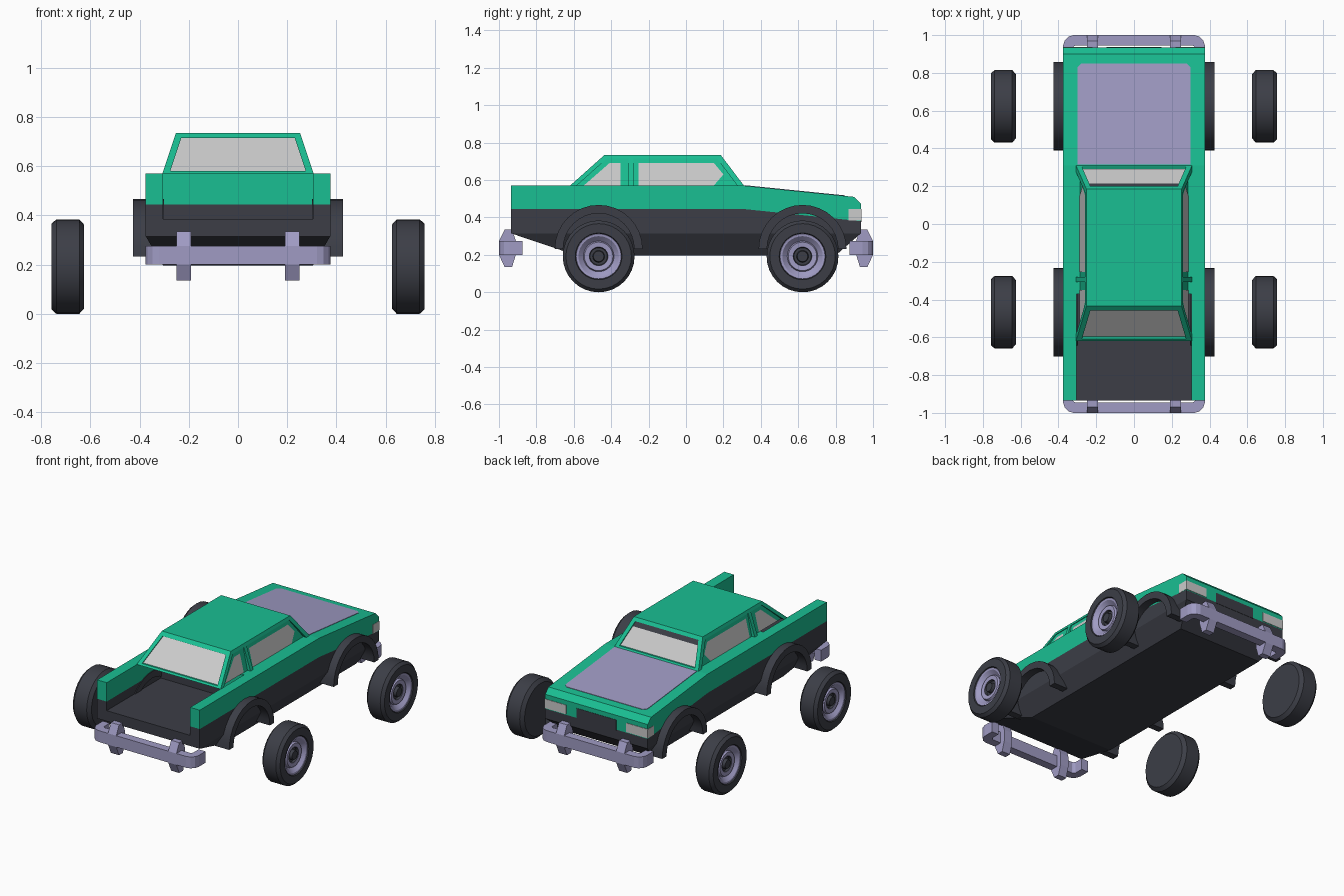
import bpy, bmesh
from math import sin, cos, pi

if "Cube" in bpy.data.objects:
    bpy.data.objects.remove(bpy.data.objects["Cube"])


def mat(name, col):
    m = bpy.data.materials.new(name)
    m.diffuse_color = (*col, 1)
    m.use_nodes = True
    m.node_tree.nodes["Principled BSDF"].inputs["Base Color"].default_value = m.diffuse_color
    return m


GREEN = mat("green_paint", (0.01, 0.52, 0.29))
DARK = mat("dark_plastic", (0.045, 0.048, 0.062))
METAL = mat("lavender_metal", (0.35, 0.33, 0.55))


def finish(name, bm, m=None):
    bmesh.ops.recalc_face_normals(bm, faces=bm.faces)
    me = bpy.data.meshes.new(name)
    bm.to_mesh(me)
    bm.free()
    ob = bpy.data.objects.new(name, me)
    bpy.context.collection.objects.link(ob)
    if m:
        me.materials.append(m)
    return ob


def hull(name, pts, m=None):
    bm = bmesh.new()
    for p in pts:
        bm.verts.new(p)
    bmesh.ops.convex_hull(bm, input=bm.verts)
    bmesh.ops.dissolve_limit(bm, angle_limit=0.01, verts=bm.verts, edges=bm.edges)
    return finish(name, bm, m)


def box(name, x, y, z, m=None):
    return hull(name, [(a, b, c) for a in x for b in y for c in z], m)


def prism(name, yz, x0, x1, m=None):
    bm = bmesh.new()
    a = [bm.verts.new((x0, *p)) for p in yz]
    b = [bm.verts.new((x1, *p)) for p in yz]
    bm.faces.new(a)
    bm.faces.new(b)
    for i in range(len(a)):
        bm.faces.new((a[i - 1], a[i], b[i], b[i - 1]))
    return finish(name, bm, m)


def sheet(name, pts, m=None):
    bm = bmesh.new()
    bm.faces.new([bm.verts.new(p) for p in pts])
    return finish(name, bm, m)


def lathe(name, prof, s, cy, cz, m, segs=32, half=False):
    """Spin (x, r) points round the x axis; half makes a closed-section arch."""
    bm = bmesh.new()
    n = segs + 1 if half else segs
    turn = pi if half else 2 * pi
    rings = [[bm.verts.new((s * x, cy + r * cos(turn * i / segs), cz + r * sin(turn * i / segs)))
              for x, r in prof] for i in range(n)]
    for i in range(segs):
        a, b = rings[i], rings[(i + 1) % n]
        for j in range(0 if half else 1, len(prof)):
            bm.faces.new((a[j - 1], a[j], b[j], b[j - 1]))
    if half:
        bm.faces.new(rings[0])
        bm.faces.new(rings[-1])
    bmesh.ops.remove_doubles(bm, verts=bm.verts, dist=1e-5)
    ob = finish(name, bm, m)
    bpy.context.view_layer.objects.active = ob
    ob.select_set(True)
    bpy.ops.object.shade_smooth_by_angle(angle=0.5)
    ob.select_set(False)
    return ob


# Body: dark tub with tapered underside, green upper shell, open bed
W = 0.375
tub = hull("lower_body",
           [(s * W, y, z) for s in (-1, 1) for y, z in
            ((-.935, .315), (.935, .315), (.935, .38), (.31, .445), (-.935, .445))] +
           [(s * .305, y, .197) for s in (-1, 1) for y in (-.585, .80)], DARK)
shell = prism("upper_body", [(-.935, .445), (.31, .445), (.935, .38), (.935, .475),
                             (.90, .51), (.31, .57), (-.935, .57)], -W, W, GREEN)
cutter = box("bed_cutter", (-.305, .305), (-1.1, -.37), (.385, .7))
cutter.hide_render = True
cutter.hide_viewport = True
for ob in (tub, shell):
    mod = ob.modifiers.new("bed", "BOOLEAN")
    mod.operation, mod.object, mod.solver = "DIFFERENCE", cutter, "EXACT"

# Hood panel, grille, headlights
hood = [(-.3, .315), (.3, .315), (.3, .83), (.28, .85), (-.28, .85), (-.3, .83)]
hull("hood_panel", [(x, y, .57 - (y - .31) * .1017 + d) for x, y in hood for d in (-.002, .003)], METAL)
box("grille", (-.145, .145), (.92, .937), (.375, .445), DARK)
for s in (-1, 1):
    box("headlight", (s * .22, s * .377), (.87, .938), (.385, .445))


# Cabin: t runs from base (0) to roof (1) on the sloped outer surface
def cab_x(t): return .307 - .055 * t
def cab_z(t): return .57 + .165 * t
def cab_y(t, end): return .31 - .125 * t if end > 0 else -.62 + .185 * t
def side_x(z): return .285 - .04 * (z - .57) / .165


hull("cabin_core", [(s * (.285 - .036 * t), cab_y(t, e) - e * .015, cab_z(t))
                    for s in (-1, 1) for e in (-1, 1) for t in (0, .9)], GREEN)
hull("roof", [(s * cab_x(t), cab_y(t, e), cab_z(t))
              for s in (-1, 1) for e in (-1, 1) for t in (.88, 1)], GREEN)
for e in (-1, 1):
    hull("window_sill", [(s * cab_x(t), cab_y(t, e) - e * d, cab_z(t))
                         for s in (-1, 1) for d in (0, .03) for t in (0, .06)], GREEN)
    for s in (-1, 1):
        hull("corner_pillar", [(s * (cab_x(t) - w), cab_y(t, e) - e * d, cab_z(t))
                               for t in (0, .98) for w in (0, .028) for d in (0, .035)], GREEN)
    sheet("windscreen" if e > 0 else "rear_window",
          [(s * (cab_x(t) - .026), cab_y(t, e) - e * .012, cab_z(t))
           for s, t in ((-1, .05), (1, .05), (1, .88), (-1, .88))])
sheet("sun_strip", [(s * (cab_x(t) - .027), cab_y(t, 1) - .009, cab_z(t))
                    for s, t in ((-1, .7), (1, .7), (1, .88), (-1, .88))], DARK)
panes = {"front_side_window": [(-.255, .572), (.15, .572), (.2, .63), (.15, .69), (-.255, .69)],
         "rear_side_window": [(-.545, .572), (-.35, .572), (-.35, .69), (-.41, .69)]}
for s in (-1, 1):
    hull("door_pillar", [(s * (cab_x(t) - w), y, cab_z(t))
                         for t in (0, .98) for w in (0, .05) for y in (-.308, -.28)], GREEN)
    for name, yz in panes.items():
        sheet(name, [(s * (side_x(z) + .003), y, z) for y, z in yz])

# Bumpers with upright guards
outer = [(-.375, -.875), (-.375, -.945), (-.367, -.972), (-.347, -.992), (-.32, -1)]
inner = [(-.325, -.875), (-.325, -.93), (-.322, -.937), (-.318, -.941), (-.31, -.945)]
guard = [(-.97, .335), (-.93, .335), (-.91, .275), (-.91, .2), (-.93, .135),
         (-.97, .135), (-1, .2), (-1, .275)]
for e in (-1, 1):
    bm = bmesh.new()
    pairs = list(zip(outer, inner))
    pairs += [((-a[0], a[1]), (-b[0], b[1])) for a, b in reversed(pairs)]
    rows = [[bm.verts.new((p[0], -e * p[1], z)) for p, z in
             ((a, .2), (a, .275), (b, .275), (b, .2))] for a, b in pairs]
    for r, q in zip(rows, rows[1:]):
        for j in range(4):
            bm.faces.new((r[j - 1], r[j], q[j], q[j - 1]))
    bm.faces.new(rows[0])
    bm.faces.new(rows[-1])
    finish("bumper", bm, METAL)
    for s in (-1, 1):
        prism("bumper_guard", [(-e * y, z) for y, z in guard], s * .19, s * .25, METAL)

# Fender arches and the wheels standing clear of the body
tire = [(.625, 0), (.625, .17), (.645, .192), (.738, .192), (.757, .175), (.757, .125), (.74, .12)]
rim = [(.735, .124), (.752, .12), (.75, .108), (.725, .082), (.738, .076), (.735, .05)]
hub = [(.735, .051), (.72, .046), (.72, .032), (.742, .028), (.742, 0)]
arch = [(.30, .235), (.427, .235), (.427, .19), (.30, .19)]
for s in (-1, 1):
    for y in (-.467, .623):
        lathe("fender_arch", arch, s, y, .232, DARK, 16, True)
        lathe("tire", tire, s, y, .192, DARK)
        lathe("wheel_rim", rim, s, y, .192, METAL)
        lathe("wheel_hub", hub, s, y, .192, DARK)
